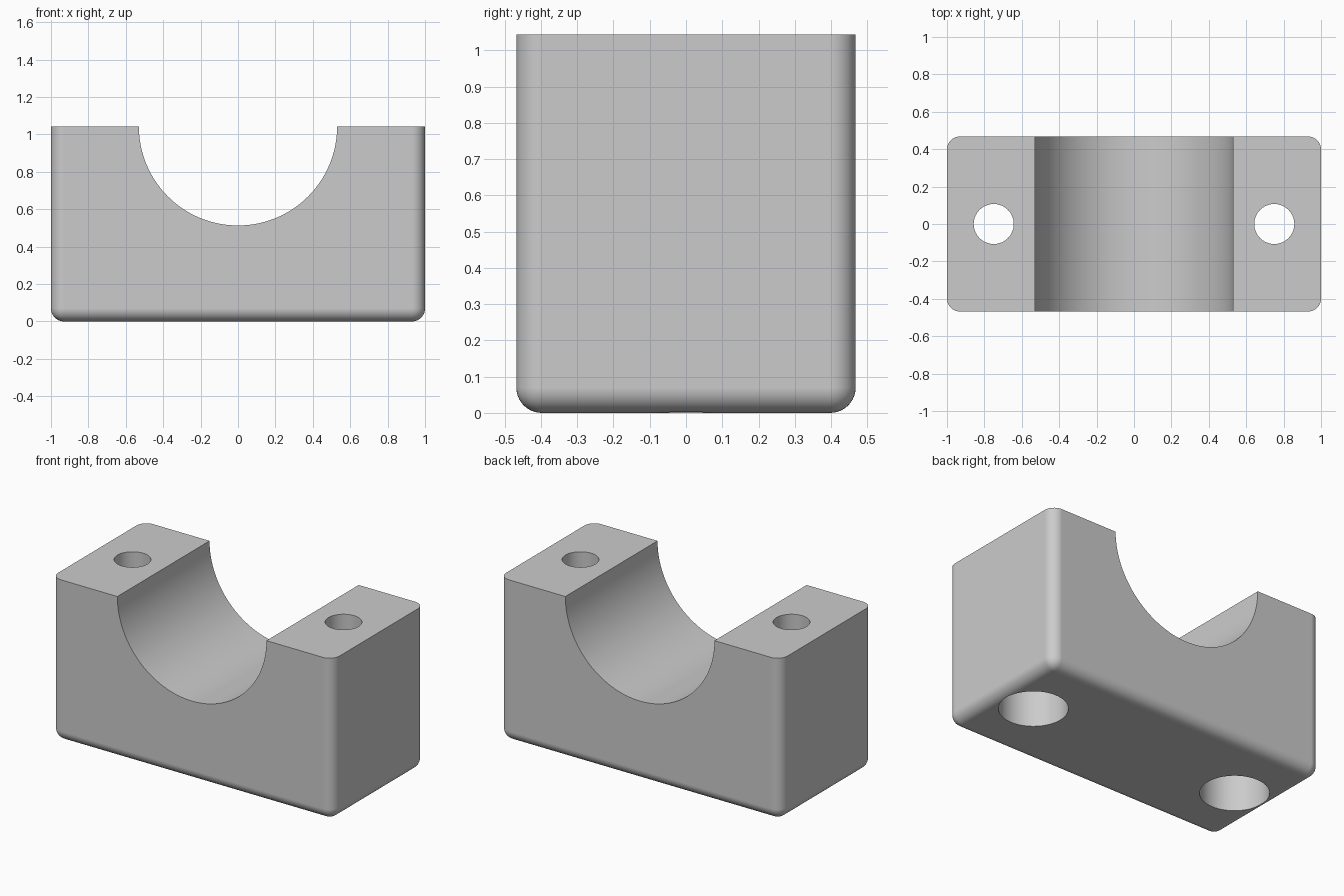
import bpy
import bmesh
import math
from mathutils import Matrix

if "Cube" in bpy.data.objects:
    bpy.data.objects.remove(bpy.data.objects["Cube"], do_unlink=True)

LENGTH, DEPTH, HEIGHT = 2.0, 0.936, 1.043
FILLET = 0.07
SADDLE_R = 0.53
BOLT_X, BOLT_R = 0.75, 0.107
BORE_R, BORE_DEPTH = 0.2, 0.5

grey = bpy.data.materials.new("light grey")
grey.use_nodes = True
grey.diffuse_color = (0.6, 0.6, 0.6, 1)
grey.node_tree.nodes["Principled BSDF"].inputs["Base Color"].default_value = (0.6, 0.6, 0.6, 1)


def add_object(name, bm):
    mesh = bpy.data.meshes.new(name)
    bm.to_mesh(mesh)
    bm.free()
    mesh.materials.append(grey)
    obj = bpy.data.objects.new(name, mesh)
    bpy.context.collection.objects.link(obj)
    return obj


def cylinder(name, radius, length, location, axis="Z", sides=64):
    bm = bmesh.new()
    turn = Matrix.Rotation(math.pi / 2, 4, "X") if axis == "Y" else Matrix()
    bmesh.ops.create_cone(bm, cap_ends=True, segments=sides, radius1=radius, radius2=radius,
                          depth=length, matrix=Matrix.Translation(location) @ turn)
    return add_object(name, bm)


# Block: rounded upright and bottom edges, crisp top rim
bm = bmesh.new()
bmesh.ops.create_cube(bm, size=1, matrix=Matrix.Translation((0, 0, HEIGHT / 2))
                      @ Matrix.Diagonal((LENGTH, DEPTH, HEIGHT, 1)))
rounded = [e for e in bm.edges if min(v.co.z for v in e.verts) < HEIGHT / 2]
bmesh.ops.bevel(bm, geom=rounded, offset=FILLET, segments=10, profile=0.5, affect="EDGES")
block = add_object("saddle_block", bm)

# Cutters: half-round saddle, bolt holes and wide counterbores from below
cutters = [cylinder("saddle_cutter", SADDLE_R, 2, (0, 0, HEIGHT), "Y", 128)]
for side, x in (("left", BOLT_X), ("right", -BOLT_X)):
    cutters.append(cylinder(side + "_bolt_cutter", BOLT_R, 3, (x, 0, HEIGHT / 2)))
    cutters.append(cylinder(side + "_bore_cutter", BORE_R, 2 * BORE_DEPTH, (x, 0, 0)))

bpy.ops.object.select_all(action="DESELECT")
bpy.context.view_layer.objects.active = block
block.select_set(True)
for cutter in cutters:
    cutter.hide_render = True
    mod = block.modifiers.new(cutter.name, "BOOLEAN")
    mod.operation = "DIFFERENCE"
    mod.solver = "EXACT"
    mod.object = cutter
    bpy.ops.object.modifier_apply(modifier=mod.name)
    bpy.data.objects.remove(cutter, do_unlink=True)

# Smooth fillets and bores, flat large faces
bpy.ops.object.shade_smooth_by_angle(angle=math.radians(30))
weighted = block.modifiers.new("weighted normals", "WEIGHTED_NORMAL")
weighted.keep_sharp = True
